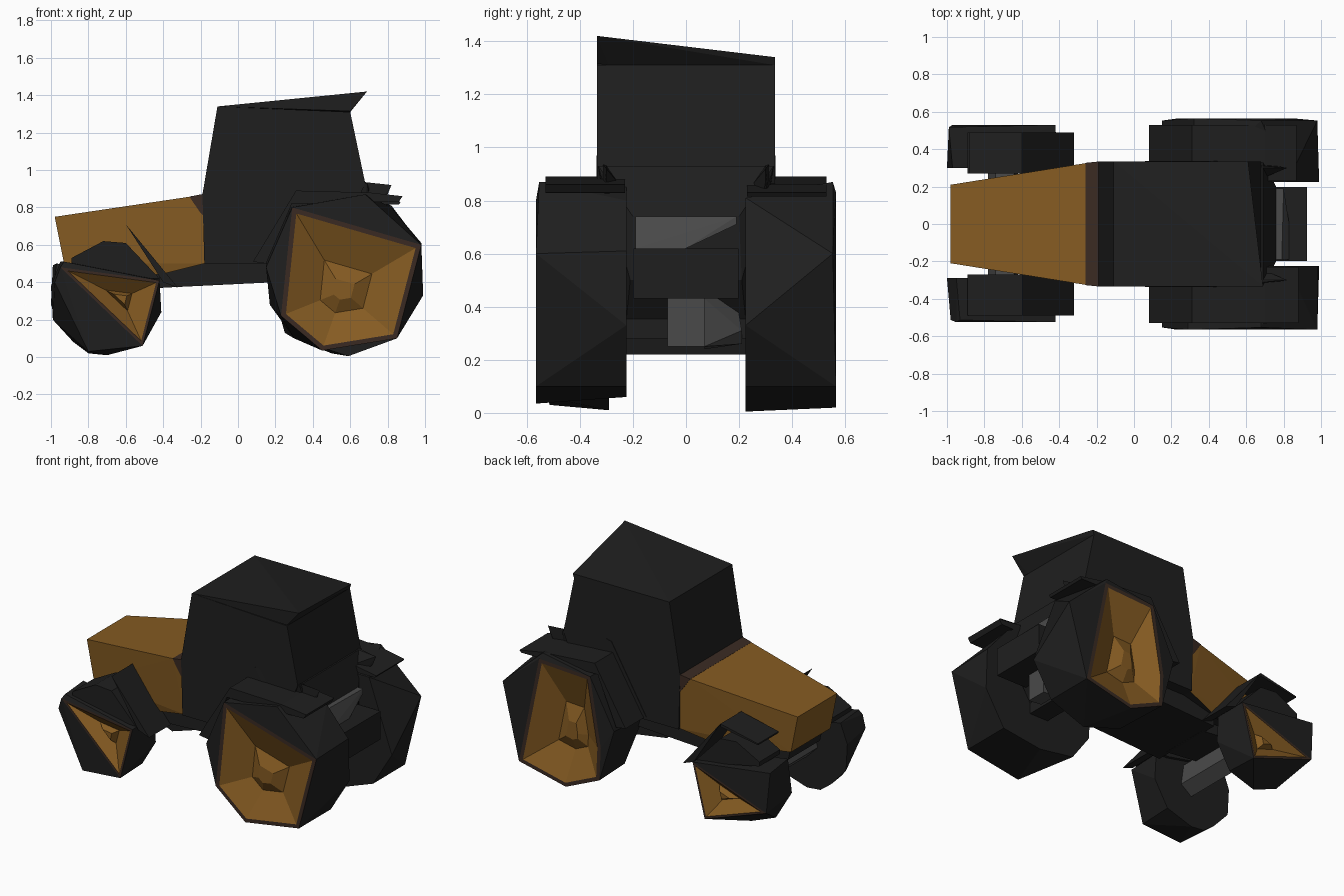
import bpy, bmesh
from mathutils import Vector


def colour(name, rgb):
    m = bpy.data.materials.new(name)
    m.diffuse_color = (*rgb, 1)
    return m


DARK = colour("dark_body", (0.0135, 0.0135, 0.0135))
ORANGE = colour("ochre_paint", (0.235, 0.105, 0.016))
BROWN = colour("brown_trim", (0.042, 0.023, 0.016))
GREY = colour("grey_metal", (0.068, 0.068, 0.068))


def hull_mesh(pts):
    """Convex solid around points, with flat areas merged"""
    bm = bmesh.new()
    vs = [bm.verts.new(p) for p in pts]
    bmesh.ops.convex_hull(bm, input=vs)
    loose = [v for v in bm.verts if not v.link_faces]
    bmesh.ops.delete(bm, geom=loose, context='VERTS')
    bmesh.ops.dissolve_limit(bm, angle_limit=0.01, verts=bm.verts[:], edges=bm.edges[:])
    bmesh.ops.recalc_face_normals(bm, faces=bm.faces[:])
    return bm


def finish(name, bm, mats):
    me = bpy.data.meshes.new(name)
    bm.to_mesh(me)
    bm.free()
    for m in mats:
        me.materials.append(m)
    ob = bpy.data.objects.new(name, me)
    bpy.context.collection.objects.link(ob)
    return ob


def solid(name, pts, mat):
    return finish(name, hull_mesh(pts), [mat])


def sides(pts):
    """Points (x, half width, z) mirrored to both sides"""
    return [(x, s * y, z) for x, y, z in pts for s in (-1, 1)]


def slab(profile, y0, y1):
    return [(x, y, z) for x, z in profile for y in (y0, y1)]


def wheel(name, face, shoulder, inner, y_face, y_in, ring, dish, hub, depth):
    """Faceted tyre with trim ring, sunken rim and raised hub"""
    s = 1 if y_face > 0 else -1
    pts = [(x, y_face, z) for x, z in face]
    pts += [(x, y_face - s * 0.012, z) for x, z in shoulder]
    pts += [(x, y_in, z) for x, z in inner]
    bm = hull_mesh(pts)
    f = max(bm.faces, key=lambda q: q.normal.y * s * 10 + q.calc_area())
    f.material_index = 1
    r = bmesh.ops.inset_region(bm, faces=[f], thickness=ring, use_even_offset=True)
    for q in r['faces']:
        q.material_index = 2
    # rim dish and hub are shrunk copies of the face, pushed in and out
    for scale, push in ((dish, -depth), (hub, 0.04)):
        r = bmesh.ops.inset_region(bm, faces=[f], thickness=0.001, depth=0)
        for q in r['faces']:
            q.material_index = 1
        c = f.calc_center_median()
        for v in f.verts:
            v.co = c + (v.co - c) * scale + Vector((0, s * push, 0))
    finish(name, bm, [DARK, ORANGE, BROWN])


# Hood with dark underside, and trim band
hood = hull_mesh(sides([(-0.98, 0.21, 0.75), (-0.93, 0.21, 0.5), (-0.42, 0.27, 0.44),
                        (-0.18, 0.32, 0.5), (-0.26, 0.325, 0.857), (-0.18, 0.33, 0.77)]))
for face in hood.faces:
    face.material_index = 1 if face.normal.z < -0.7 else 0
finish("hood", hood, [ORANGE, DARK])
solid("hood_trim", sides([(-0.26, 0.327, 0.858), (-0.18, 0.335, 0.873),
                          (-0.18, 0.335, 0.75), (-0.2, 0.332, 0.77)]), BROWN)

# Cab and tilted roof
solid("cab", slab([(-0.18, 0.5), (-0.19, 0.87), (-0.11, 1.34), (0.6, 1.31),
                   (0.68, 0.93), (0.5, 0.5)], -0.335, 0.335), DARK)
solid("roof", [(-0.11, -0.335, 1.34), (-0.11, 0.335, 1.34), (0.6, -0.29, 1.31),
               (0.6, 0.335, 1.31), (0.69, -0.335, 1.42), (0.61, 0.335, 1.34),
               (0.6, -0.335, 1.315)], DARK)

# Chassis and rear body
solid("chassis", slab([(-0.42, 0.37), (-0.42, 0.45), (-0.18, 0.51), (0.6, 0.52),
                       (0.6, 0.42), (0.17, 0.4)], -0.26, 0.26), DARK)
solid("front_chassis", slab([(-0.88, 0.42), (-0.9, 0.5), (-0.4, 0.5), (-0.4, 0.37)],
                            -0.17, 0.17), DARK)
solid("rear_body", sides([(0.5, 0.335, 0.935), (0.69, 0.33, 0.93), (0.76, 0.2, 0.74),
                          (0.75, 0.21, 0.5), (0.6, 0.23, 0.3), (0.4, 0.23, 0.42)]), DARK)

# Rear box, grey shelf and hitch
solid("rear_box", slab([(0.65, 0.43), (0.65, 0.62), (0.925, 0.62), (0.925, 0.43)],
                       -0.198, 0.198), DARK)
solid("rear_shelf", [(0.7, -0.19, 0.74), (0.7, 0.19, 0.74), (0.79, -0.19, 0.74),
                     (0.8, 0.19, 0.74), (0.8, 0.19, 0.71), (0.83, 0.0, 0.62),
                     (0.83, -0.19, 0.62), (0.7, -0.19, 0.62), (0.7, 0.0, 0.62)], GREY)
solid("hitch", slab([(0.68, 0.26), (0.66, 0.44), (0.78, 0.44), (0.78, 0.25)],
                    -0.07, 0.07), GREY)
solid("hitch_arm", [(0.6, 0.07, 0.24), (0.6, 0.07, 0.43), (0.74, 0.07, 0.43),
                    (0.74, 0.07, 0.25), (0.64, 0.19, 0.43), (0.68, 0.21, 0.31),
                    (0.62, 0.21, 0.26)], GREY)

# Axles
solid("front_axle", slab([(-0.78, 0.3), (-0.74, 0.42), (-0.64, 0.42), (-0.62, 0.28),
                          (-0.7, 0.22)], -0.32, 0.32), GREY)
solid("rear_axle", slab([(0.5, 0.28), (0.5, 0.45), (0.64, 0.45), (0.64, 0.28)],
                        -0.25, 0.25), DARK)

# Fenders on both sides
tails = {-1: [(0.7, 0.88), (0.88, 0.86), (0.86, 0.83), (0.7, 0.85)],
         1: [(0.7, 0.86), (0.87, 0.83), (0.86, 0.815), (0.7, 0.83)]}
for s, side in ((-1, "right"), (1, "left")):
    solid("rear_fender_front_" + side,
          slab([(0.08, 0.51), (0.15, 0.5), (0.28, 0.8), (0.31, 0.89)], s * 0.3, s * 0.53), DARK)
    solid("rear_fender_top_" + side,
          slab([(0.28, 0.82), (0.31, 0.89)] + tails[s], s * 0.23, s * 0.53), DARK)
    solid("rear_side_panel_" + side,
          [(0.06, s * 0.3, 0.52), (0.06, s * 0.338, 0.52), (0.32, s * 0.338, 0.96),
           (0.36, s * 0.338, 0.97), (0.32, s * 0.3, 0.96), (0.82, s * 0.3, 0.92),
           (0.8, s * 0.3, 0.87), (0.7, s * 0.25, 0.86), (0.6, s * 0.24, 0.6),
           (0.6, s * 0.338, 0.6)], DARK)
    solid("front_fender_" + side,
          slab([(-0.89, 0.5), (-0.89, 0.53), (-0.72, 0.62), (-0.6, 0.61), (-0.42, 0.42),
                (-0.5, 0.42)], s * 0.27, s * 0.49), DARK)
    solid("front_fender_flap_" + side,
          slab([(-0.6, 0.71), (-0.42, 0.46), (-0.32, 0.37), (-0.4, 0.4)],
               s * 0.26, s * 0.49), DARK)
# Raised sheet over the left front wheel
solid("front_fender_sheet", slab([(-0.6, 0.71), (-0.6, 0.69), (-0.88, 0.64), (-0.88, 0.65)],
                                 0.27, 0.49), DARK)

# Rear wheels
wheel("rear_wheel_right",
      [(0.29, 0.8), (0.98, 0.6), (0.85, 0.1), (0.45, 0.035), (0.23, 0.22)],
      [(0.15, 0.48), (0.68, 0.87)],
      [(0.16, 0.58), (0.27, 0.8), (0.68, 0.87), (0.82, 0.8), (0.98, 0.61), (0.99, 0.33),
       (0.85, 0.1), (0.56, 0.06), (0.3, 0.1), (0.17, 0.28)],
      -0.565, -0.225, 0.025, 0.4, 0.4, 0.09)
wheel("rear_wheel_left",
      [(0.7, 0.83), (0.32, 0.81), (0.24, 0.35), (0.25, 0.13), (0.5, 0.02), (0.85, 0.1)],
      [(0.98, 0.6), (0.68, 0.87), (0.15, 0.48)],
      [(0.82, 0.81), (0.99, 0.33), (0.85, 0.1), (0.59, 0.005), (0.3, 0.1), (0.16, 0.45),
       (0.32, 0.81)],
      0.565, 0.225, 0.025, 0.4, 0.4, 0.09)

# Front wheels
wheel("front_wheel_right", [(-0.95, 0.48), (-0.42, 0.41), (-0.51, 0.06)],
      [(-0.8, 0.03), (-0.93, 0.51), (-0.98, 0.4)],
      [(-0.99, 0.2), (-1.0, 0.38), (-0.95, 0.51), (-0.42, 0.42), (-0.41, 0.24),
       (-0.51, 0.07), (-0.7, 0.01), (-0.8, 0.02), (-0.88, 0.08)],
      -0.525, -0.29, 0.014, 0.3, 0.5, 0.07)
wheel("front_wheel_left", [(-0.42, 0.42), (-0.51, 0.06), (-0.97, 0.22)],
      [(-0.99, 0.49)],
      [(-0.97, 0.5), (-1.0, 0.28), (-0.88, 0.08), (-0.7, 0.01), (-0.51, 0.07),
       (-0.41, 0.24), (-0.42, 0.42)],
      0.53, 0.3, 0.014, 0.3, 0.5, 0.07)
